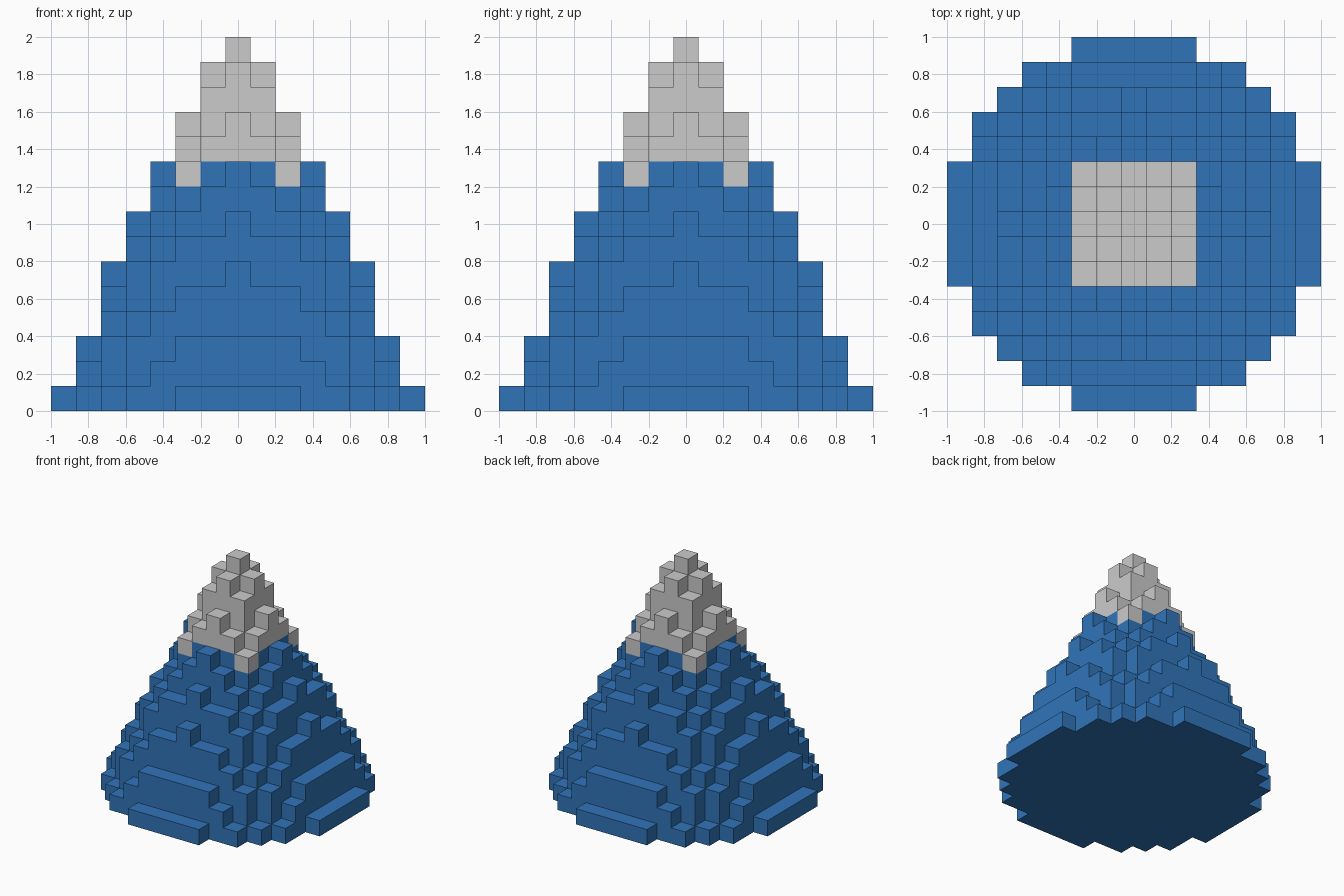
import bpy
import bmesh
import math

if "Cube" in bpy.data.objects:
    bpy.data.objects.remove(bpy.data.objects["Cube"])

N = 15              # voxels along each side
S = 2 / N           # voxel size
SIDES = [(1, 0, 0), (-1, 0, 0), (0, 1, 0), (0, -1, 0), (0, 0, 1), (0, 0, -1)]


def disc(k):
    """Cells of the round voxel layer k of the cone."""
    r2 = (7.42 - 0.48 * k) ** 2
    return {(i, j, k) for i in range(-7, 8) for j in range(-7, 8)
            if i * i + j * j <= r2}


def voxel_object(name, cells, material=None):
    """Closed blocky skin around a set of cells, flat areas merged."""
    bm = bmesh.new()
    verts = {}

    def vert(p):
        if p not in verts:
            verts[p] = bm.verts.new(((p[0] - 0.5) * S, (p[1] - 0.5) * S, p[2] * S))
        return verts[p]

    for c in sorted(cells):
        for d in SIDES:
            if tuple(a + b for a, b in zip(c, d)) in cells:
                continue
            axis = next(n for n in range(3) if d[n])
            u, v = (axis + 1) % 3, (axis + 2) % 3
            loop = []
            for du, dv in ((0, 0), (1, 0), (1, 1), (0, 1)):
                p = list(c)
                p[axis] += d[axis] > 0
                p[u] += du
                p[v] += dv
                loop.append(vert(tuple(p)))
            bm.faces.new(loop if d[axis] > 0 else loop[::-1])
    bmesh.ops.dissolve_limit(bm, angle_limit=math.radians(1),
                             verts=bm.verts[:], edges=bm.edges[:])
    mesh = bpy.data.meshes.new(name)
    bm.to_mesh(mesh)
    bm.free()
    if material:
        mesh.materials.append(material)
    obj = bpy.data.objects.new(name, mesh)
    bpy.context.collection.objects.link(obj)
    return obj


blue = bpy.data.materials.new("blue")
blue.diffuse_color = (0.03, 0.175, 0.485, 1)
blue.use_nodes = True
blue.node_tree.nodes["Principled BSDF"].inputs["Base Color"].default_value = blue.diffuse_color

# Grey tip: the top five layers plus four corner blocks just below them
corners = {(i, j, 9) for i in (-2, 2) for j in (-2, 2)}
tip = set().union(*(disc(k) for k in range(10, N))) | corners
voxel_object("cone_tip", tip)

# Blue body: the ten lower layers
body = set().union(*(disc(k) for k in range(10))) - corners
voxel_object("cone_body", body, blue)
